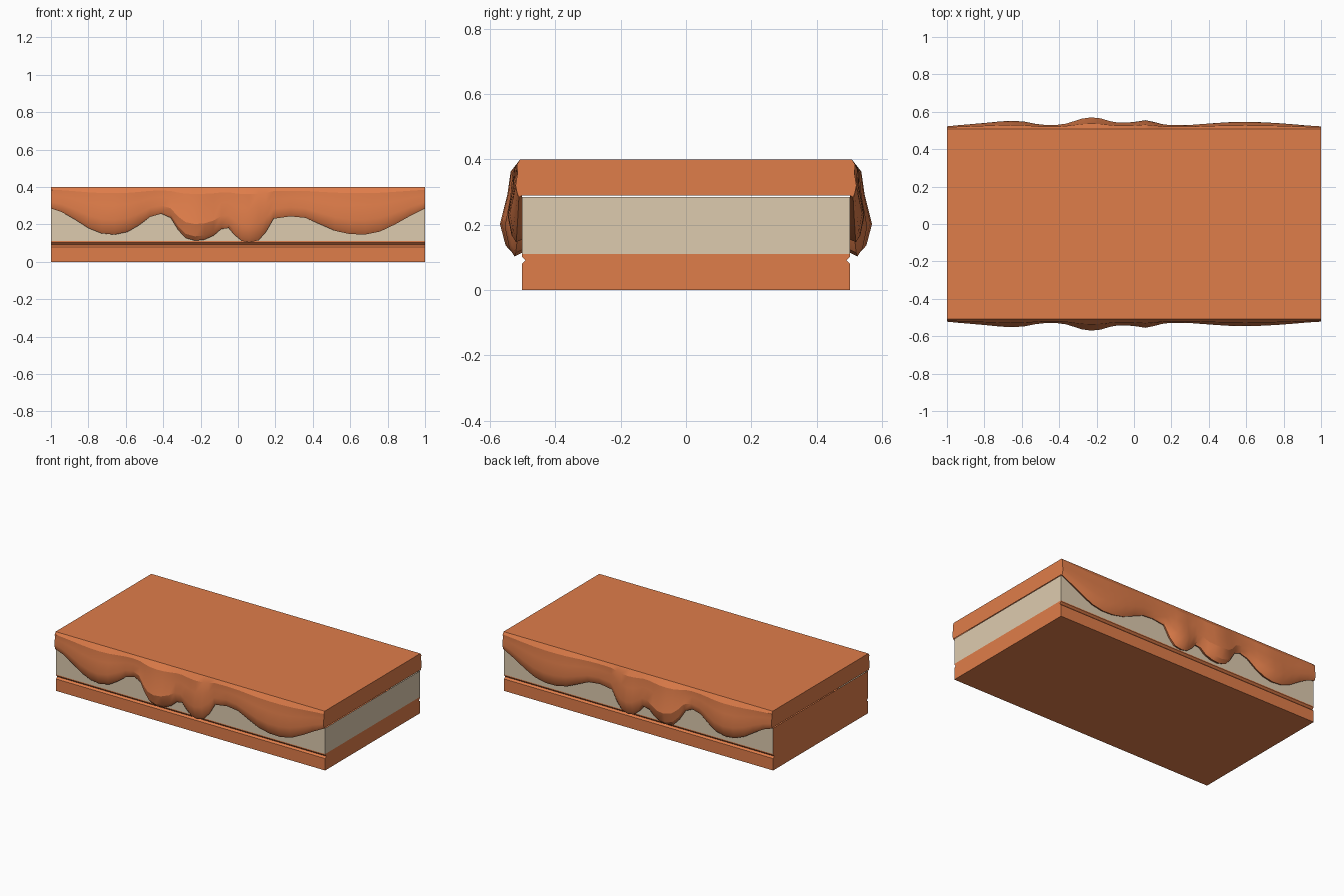
import bpy, bmesh, math

if "Cube" in bpy.data.objects:
    bpy.data.objects.remove(bpy.data.objects["Cube"])


def material(name, rgb):
    m = bpy.data.materials.new(name)
    m.diffuse_color = (*rgb, 1)
    m.use_nodes = True
    m.node_tree.nodes["Principled BSDF"].inputs["Base Color"].default_value = m.diffuse_color
    return m


orange = material("orange_glaze", (0.74, 0.205, 0.068))
cream = material("cream", (0.73, 0.60, 0.43))


def mirrored(half):
    """Half profile of (y, z) points -> full profile from -y to +y."""
    return [(-y, z) for y, z in half] + [(y, z) for y, z in reversed(half)]


def loft(name, sections, mats, skip=(), left_cap_mat=0):
    """Skin (x, profile) sections lengthwise and cap both ends."""
    bm = bmesh.new()
    rows = [[bm.verts.new((x, y, z)) for y, z in prof] for x, prof in sections]
    n = len(rows[0])
    for a, b in zip(rows, rows[1:]):
        for i in range(n - 1):
            if i not in skip:
                bm.faces.new((a[i], b[i], b[i + 1], a[i + 1]))
    left = bm.faces.new(rows[0])
    left.material_index = left_cap_mat
    bm.faces.new(rows[-1][::-1])
    bmesh.ops.recalc_face_normals(bm, faces=bm.faces)
    # point every face away from the middle of the block
    for f in bm.faces:
        c = f.calc_center_median()
        if abs(f.normal.y) > 0.5 and f.normal.y * c.y < 0:
            f.normal_flip()
        elif abs(f.normal.x) > 0.9 and f.normal.x * c.x < 0:
            f.normal_flip()
    me = bpy.data.meshes.new(name)
    bm.to_mesh(me)
    bm.free()
    ob = bpy.data.objects.new(name, me)
    bpy.context.collection.objects.link(ob)
    for m in mats:
        me.materials.append(m)
    return ob


# Bottom layer with a groove along the front and back
base = mirrored([(0.503, 0.11), (0.503, 0.103), (0.491, 0.091), (0.503, 0.08), (0.503, 0)])
loft("bottom_layer", [(-1, base), (1, base)], [orange])

# Cream filling: side walls only, left end coated in orange
fill = mirrored([(0.503, 0.285), (0.503, 0.11)])
loft("cream_filling", [(-1, fill), (1, fill)], [cream, orange], skip=(1,), left_cap_mat=1)

# Dripping glaze: x, lower edge height, outward bulge
drips = [
    (-1, .285, .022), (-.94, .265, .028), (-.87, .225, .034), (-.8, .18, .04),
    (-.73, .152, .047), (-.66, .145, .052), (-.59, .16, .048), (-.53, .195, .036),
    (-.47, .24, .029), (-.41, .257, .03), (-.36, .235, .037), (-.32, .17, .05),
    (-.28, .127, .063), (-.23, .113, .07), (-.18, .118, .065), (-.13, .14, .05),
    (-.09, .175, .043), (-.05, .18, .042), (-.02, .145, .044), (.02, .112, .048),
    (.06, .103, .055), (.11, .115, .045), (.15, .16, .034), (.19, .23, .029),
    (.28, .243, .028), (.36, .235, .034), (.44, .2, .04), (.52, .165, .045),
    (.6, .148, .046), (.68, .146, .044), (.76, .162, .04), (.84, .2, .034),
    (.92, .245, .027), (1, .285, .022)]


def glaze(b, d):
    h = 0.4 - b
    return mirrored([(0.502, b + .01 * d / .05), (0.503 + .4 * d, b), (0.5 + .75 * d, b + .08 * h),
                     (0.5 + d, b + .31 * h), (0.502 + .65 * d, b + .62 * h),
                     (0.503 + .4 * d + .006, b + .87 * h), (0.508, 0.4)])


# end sections sit flush against the filling
sections = [(x, glaze(b, d)) for x, b, d in drips]
top = loft("dripping_glaze", sections, [orange])
bpy.context.view_layer.objects.active = top
top.select_set(True)
bpy.ops.object.shade_smooth_by_angle(angle=math.radians(25))
